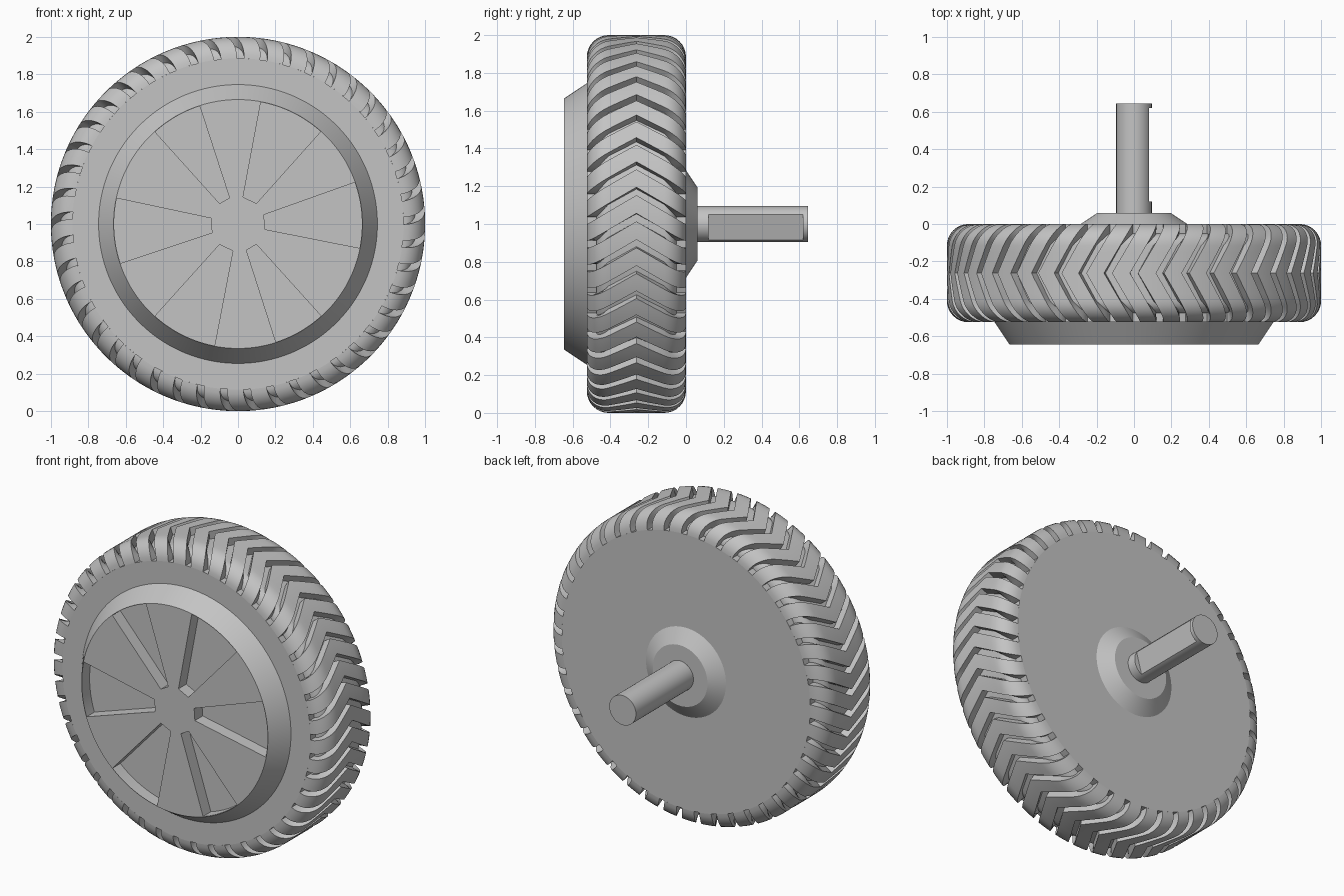
import bpy, bmesh
from math import sin, cos, pi, radians

cube = bpy.data.objects.get("Cube")
if cube:
    bpy.data.objects.remove(cube, do_unlink=True)

grey = bpy.data.materials.new("plain grey")
grey.use_nodes = True
COLOR = (0.55, 0.55, 0.55, 1)
grey.diffuse_color = COLOR
grey.node_tree.nodes["Principled BSDF"].inputs["Base Color"].default_value = COLOR


def polar(r, a, y):
    """Point around the axle; the angle runs from the top towards +x."""
    return (r * sin(a), y, 1 + r * cos(a))


def finish(name, bm):
    bmesh.ops.recalc_face_normals(bm, faces=bm.faces)
    mesh = bpy.data.meshes.new(name)
    bm.to_mesh(mesh)
    bm.free()
    mesh.materials.append(grey)
    obj = bpy.data.objects.new(name, mesh)
    bpy.context.collection.objects.link(obj)
    bpy.ops.object.select_all(action='DESELECT')
    obj.select_set(True)
    bpy.context.view_layer.objects.active = obj
    bpy.ops.object.shade_smooth_by_angle(angle=radians(30))
    return obj


def bridge(bm, a, b):
    n = len(a)
    for i in range(n):
        bm.faces.new((a[i], a[(i + 1) % n], b[(i + 1) % n], b[i]))


def lathe(name, profile, seg=180):
    """Turn (radius, y) points around the axle and cap both ends."""
    bm = bmesh.new()
    rings = [[bm.verts.new(polar(r, 2 * pi * i / seg, y)) for i in range(seg)]
             for r, y in profile]
    for a, b in zip(rings, rings[1:]):
        bridge(bm, a, b)
    bm.faces.new(rings[0])
    bm.faces.new(rings[-1])
    return finish(name, bm)


def prism(name, outline, y0, y1):
    """Extrude a (radius, angle) outline along the axle."""
    bm = bmesh.new()
    a, b = ([bm.verts.new(polar(r, t, y)) for r, t in outline] for y in (y0, y1))
    bridge(bm, a, b)
    bm.faces.new(a)
    bm.faces.new(b)
    return finish(name, bm)


# Tyre dimensions
WIDTH, FILLET, DEPTH = 0.525, 0.115, 0.05
MID = -WIDTH / 2


def tyre_profile(inset):
    """Rounded tread section, front shoulder to back shoulder."""
    rad, c = FILLET - inset, 1 - FILLET
    steps = [i * pi / 16 for i in range(9)]
    front = [(c + rad * sin(t), -WIDTH + FILLET - rad * cos(t)) for t in steps]
    half = (WIDTH - 2 * FILLET) / 2
    crown = [(1 - inset, MID + half * k / 4) for k in range(-3, 4)]
    back = [(r, 2 * MID - y) for r, y in reversed(front)]
    return front + crown + back


# Tyre body: groove floor with full side walls
shoulder = 1 - FILLET
lathe("tyre_body", [(shoulder, -WIDTH)] + tyre_profile(DEPTH) + [(shoulder, 0)])

# Chevron tread blocks
COUNT, GROOVE, SWEEP, COLS = 45, 0.043, 0.155, 4
pitch = 2 * pi / COUNT
outer, inner = tyre_profile(0), tyre_profile(DEPTH + 0.004)
lag = [SWEEP * abs(y - MID) / -MID for _, y in outer]
n = len(outer)
bm = bmesh.new()
for k in range(COUNT):
    loops = []
    for j in range(COLS + 1):
        a = k * pitch + GROOVE / 2 + (pitch - GROOVE) * j / COLS
        top = [bm.verts.new(polar(r, a + s, y)) for (r, y), s in zip(outer, lag)]
        low = [bm.verts.new(polar(r, a + s, y)) for (r, y), s in zip(inner, lag)]
        loops.append((top, low))
    for (t0, l0), (t1, l1) in zip(loops, loops[1:]):
        bridge(bm, t0 + l0[::-1], t1 + l1[::-1])
    for top, low in (loops[0], loops[-1]):
        for i in range(n - 1):
            bm.faces.new((top[i], top[i + 1], low[i + 1], low[i]))
finish("tread_blocks", bm)

# Front rim: sloped ring, lip and recessed floor
FACE, FLOOR, RIM = -0.645, -0.565, 0.665
lathe("rim_ring", [(0.745, -WIDTH + 0.01), (0.745, -WIDTH), (RIM, FACE),
                   (RIM - 0.003, FACE), (RIM - 0.003, FLOOR)])

# Spoked cover: hub and six spokes between wedge pockets (degrees, start and end)
pockets = [(-18, 10.6), (41.8, 70.4), (101.2, 137.9), (162.2, 190.9), (222, 251.5), (282, 312)]
pockets = [(10.6, 41.8), (70.4, 101.2), (137.9, 162.2),
           (190.9, 222), (251.5, 282), (318, 342)]
HUB, ARC = 0.147, 12
outline = []
for i, (start, end) in enumerate(pockets):
    nxt = pockets[(i + 1) % len(pockets)][0]
    span = (nxt - end) % 360
    outline += [(HUB, radians(start)), (HUB, radians(end))]
    outline += [(RIM - 0.001, radians(end + span * j / ARC)) for j in range(ARC + 1)]
prism("spoked_cover", outline, FACE, FLOOR)

# Back flange
lathe("back_flange", [(0.285, -0.005), (0.285, 0), (0.195, 0.06)], 96)

# Axle: round at both ends, with a flat along the middle
AXLE = 0.095
full = [(AXLE, 2 * pi * i / 64) for i in range(64)]
flat = [(AXLE, radians(153 + 265 * i / 48)) for i in range(49)]
prism("axle_root", full, 0.05, 0.12)
prism("axle_flatted", flat, 0.12, 0.62)
prism("axle_tip", full, 0.62, 0.645)
